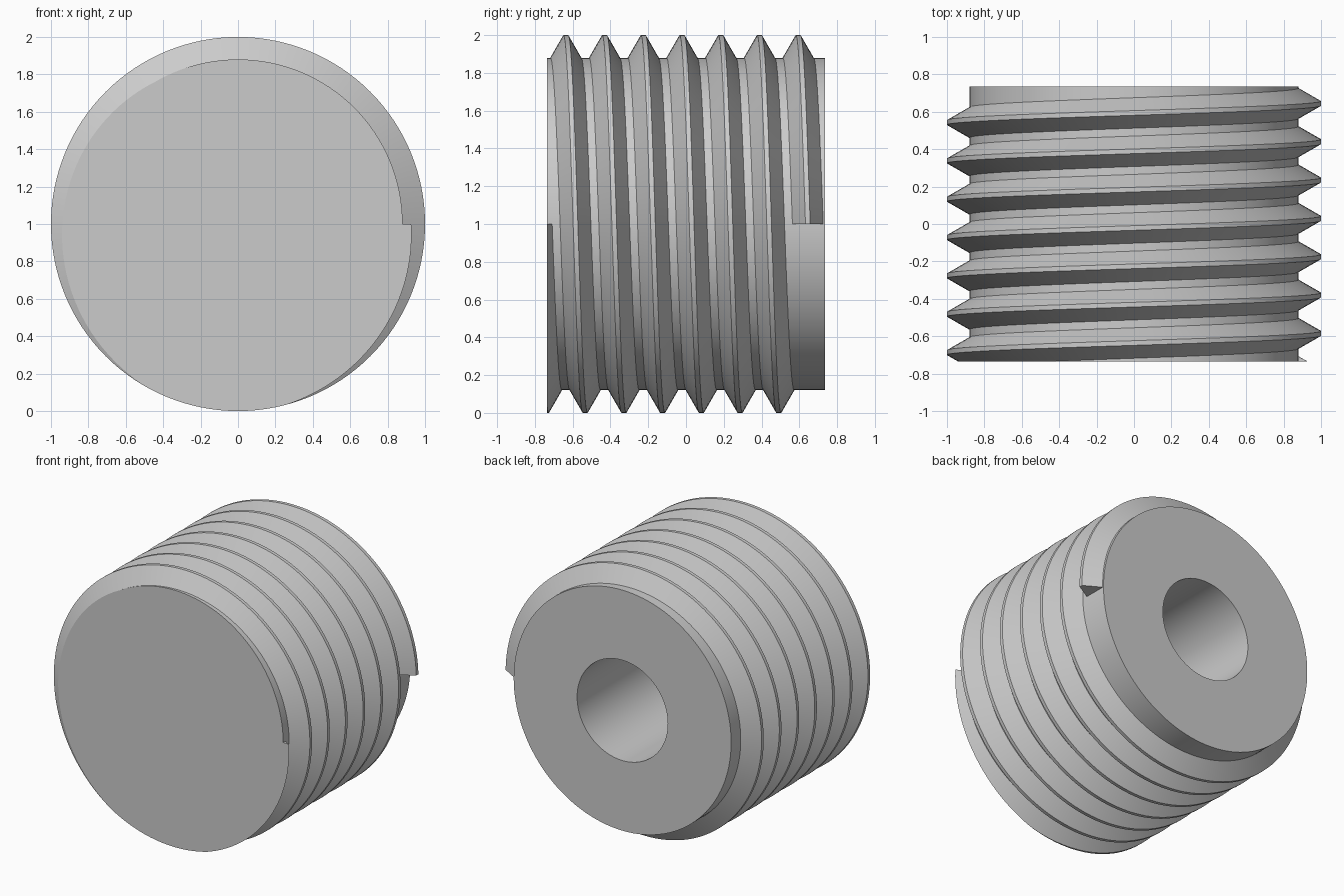
import bpy, bmesh
from math import sin, cos, tau
from mathutils import Vector

if "Cube" in bpy.data.objects:
    bpy.data.objects.remove(bpy.data.objects["Cube"])

STEPS = 128                      # segments per turn
HALF = 0.735                     # half length of the plug
ROOT, CREST, BORE = 0.88, 1.0, 0.367
PITCH, TURNS, START = 0.205, 7, 0.645
CREST_HALF, FLANK = 0.0125, 0.069

grey = bpy.data.materials.new("plain_grey")
grey.use_nodes = True
colour = (0.6, 0.6, 0.6, 1)
grey.diffuse_color = colour
grey.node_tree.nodes["Principled BSDF"].inputs["Base Color"].default_value = colour


def finish(bm, name):
    bmesh.ops.recalc_face_normals(bm, faces=bm.faces)
    mesh = bpy.data.meshes.new(name)
    bm.to_mesh(mesh)
    bm.free()
    mesh.materials.append(grey)
    obj = bpy.data.objects.new(name, mesh)
    bpy.context.collection.objects.link(obj)
    obj.location.z = 1
    bpy.ops.object.select_all(action="DESELECT")
    obj.select_set(True)
    bpy.context.view_layer.objects.active = obj
    bpy.ops.object.shade_smooth_by_angle(angle=0.5)


# Plug body: turned profile with a blind bore in the back
bm = bmesh.new()
floor = HALF - 1.1
profile = [(0, -HALF), (ROOT, -HALF), (ROOT, HALF), (BORE, HALF), (BORE, floor), (0, floor)]
verts = [bm.verts.new((r, y, 0)) for r, y in profile]
edges = [bm.edges.new(pair) for pair in zip(verts, verts[1:])]
bmesh.ops.spin(bm, geom=verts + edges, cent=(0, 0, 0), axis=(0, 1, 0),
               angle=tau, steps=STEPS)
bmesh.ops.remove_doubles(bm, verts=bm.verts, dist=0.0001)
finish(bm, "plug_body")

# Helical thread: trapezoid swept round the body, its foot sunk in slightly
bm = bmesh.new()
foot = ROOT - 0.01
foot_half = CREST_HALF + FLANK * (CREST - foot) / (CREST - ROOT)
section = [(foot, -foot_half), (CREST, -CREST_HALF), (CREST, CREST_HALF), (foot, foot_half)]
rings = []
for i in range(TURNS * STEPS + 1):
    a = tau * i / STEPS
    mid = START - PITCH * i / STEPS
    rings.append([bm.verts.new((r * cos(a), mid + y, r * sin(a))) for r, y in section])
for a, b in zip(rings, rings[1:]):
    for k in range(4):
        n = (k + 1) % 4
        bm.faces.new((a[k], a[n], b[n], b[k]))
bm.faces.new(rings[0])
bm.faces.new(rings[-1])

# Trim the thread flush with the front face and close the cut
cut = bmesh.ops.bisect_plane(bm, geom=bm.verts[:] + bm.edges[:] + bm.faces[:],
                             plane_co=Vector((0, -HALF, 0)), plane_no=Vector((0, -1, 0)),
                             clear_outer=True)
rim = [e for e in cut["geom_cut"] if isinstance(e, bmesh.types.BMEdge)]
bmesh.ops.triangle_fill(bm, edges=rim, use_beauty=True)
finish(bm, "thread")
